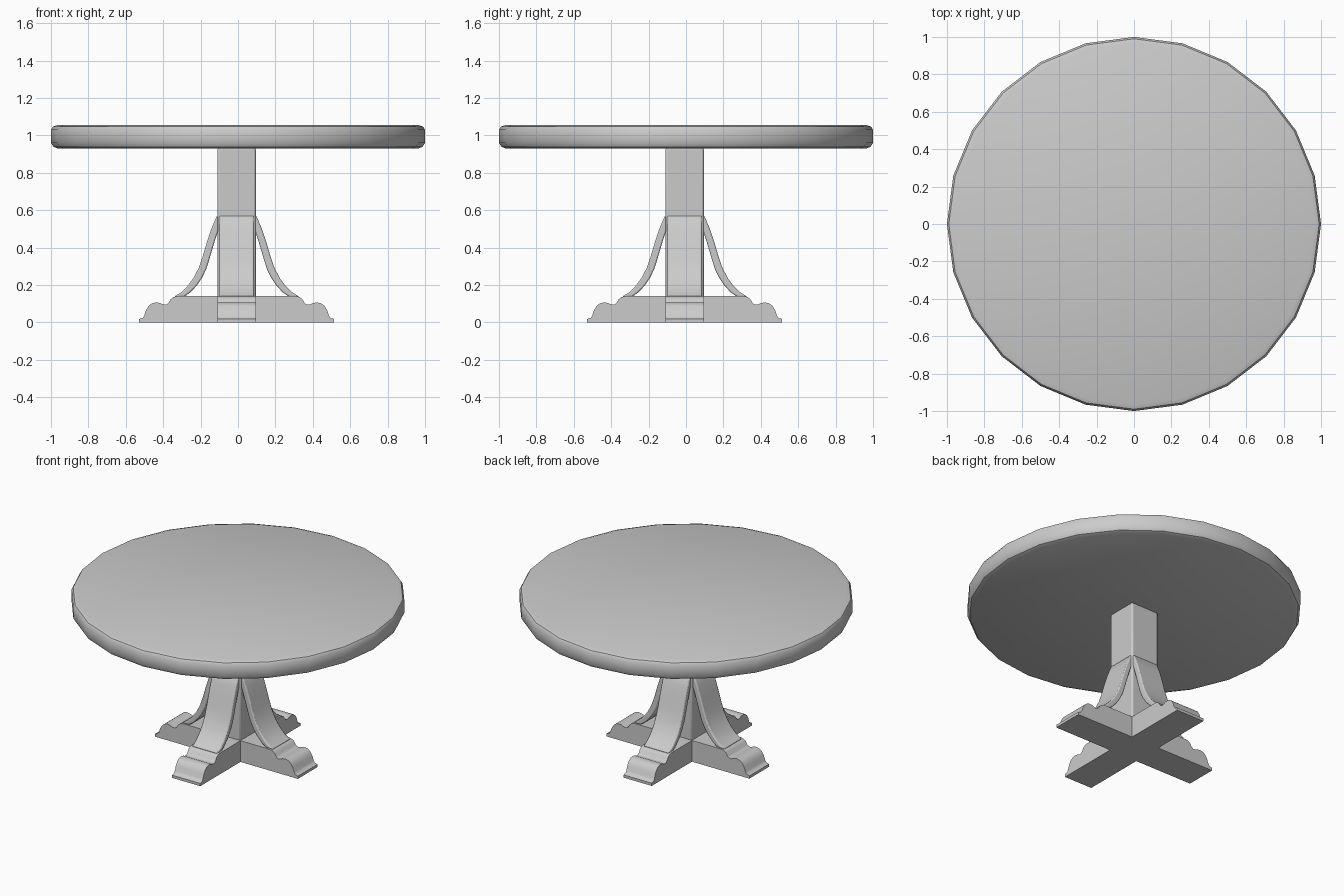
import bpy, bmesh
from math import radians, cos, sin, tau

if "Cube" in bpy.data.objects:
    bpy.data.objects.remove(bpy.data.objects["Cube"])

C = -0.0075      # pedestal axis offset in x and y
HALF = 0.1025    # half width of post and feet


def finish(name, bm, bevel=0.0, segments=2, angle=40):
    bmesh.ops.recalc_face_normals(bm, faces=bm.faces)
    me = bpy.data.meshes.new(name)
    bm.to_mesh(me)
    bm.free()
    ob = bpy.data.objects.new(name, me)
    bpy.context.collection.objects.link(ob)
    if bevel:
        mod = ob.modifiers.new("Bevel", 'BEVEL')
        mod.width, mod.segments = bevel, segments
        mod.limit_method, mod.angle_limit = 'ANGLE', radians(50)
    bpy.ops.object.select_all(action='DESELECT')
    ob.select_set(True)
    bpy.context.view_layer.objects.active = ob
    bpy.ops.object.shade_smooth_by_angle(angle=radians(angle))
    return ob


def box(name, half, z0, z1, bevel=0.0):
    bm = bmesh.new()
    bmesh.ops.create_cube(bm, size=1)
    for v in bm.verts:
        v.co = (v.co.x * 2 * half + C, v.co.y * 2 * half + C,
                z0 if v.co.z < 0 else z1)
    return finish(name, bm, bevel)


def extruded(name, profile, half, bevel=0.0):
    """Side profile (radius, height) given thickness across the arm."""
    bm = bmesh.new()
    face = bm.faces.new([bm.verts.new((r, -half, z)) for r, z in profile])
    ext = bmesh.ops.extrude_face_region(bm, geom=[face])
    for v in ext["geom"]:
        if isinstance(v, bmesh.types.BMVert):
            v.co.y += 2 * half
    return finish(name, bm, bevel)


def four_around(name, profile, half, bevel=0.0):
    for i, side in enumerate(("right", "back", "left", "front")):
        ob = extruded(f"{side}_{name}", profile, half, bevel)
        ob.rotation_euler.z = i * tau / 4
        ob.location = (C, C, 0)


# Round top: 24-sided lathe with softened rim
rim = [(0.965, 0.93), (0.987, 0.939), (1.0, 0.96),
       (1.0, 1.03), (0.99, 1.046), (0.965, 1.055)]
N = 24
bm = bmesh.new()
rings = [[bm.verts.new((r * cos(tau * k / N), r * sin(tau * k / N), z))
          for k in range(N)] for r, z in rim]
for a, b in zip(rings, rings[1:]):
    for k in range(N):
        n = (k + 1) % N
        bm.faces.new((a[k], a[n], b[n], b[k]))
bm.faces.new(rings[0])
bm.faces.new(rings[-1])
finish("table_top", bm, angle=32)

# Square post and the hub where the feet cross
box("post", HALF, 0.13, 0.935, bevel=0.012)
box("foot_hub", HALF, 0.0, 0.14)

# Four scrolled feet
foot = [(HALF, 0), (0.522, 0), (0.522, 0.018), (0.502, 0.024), (0.494, 0.036),
        (0.484, 0.065), (0.470, 0.088), (0.452, 0.102), (0.430, 0.107),
        (0.408, 0.103), (0.390, 0.095), (0.374, 0.096), (0.362, 0.106),
        (0.352, 0.124), (0.338, 0.135), (0.318, 0.14), (HALF, 0.14)]
four_around("foot", foot, HALF)

# Four curved braces between post and feet
outer = [(0.095, 0.575), (0.108, 0.565), (0.135, 0.50), (0.160, 0.425),
         (0.182, 0.350), (0.203, 0.290), (0.232, 0.235), (0.262, 0.195),
         (0.295, 0.162), (0.335, 0.137)]
inner = [(0.280, 0.137), (0.245, 0.162), (0.212, 0.198), (0.185, 0.238),
         (0.162, 0.285), (0.145, 0.340), (0.127, 0.400), (0.112, 0.450),
         (0.095, 0.500)]
four_around("brace", outer + inner, 0.093, bevel=0.008)
